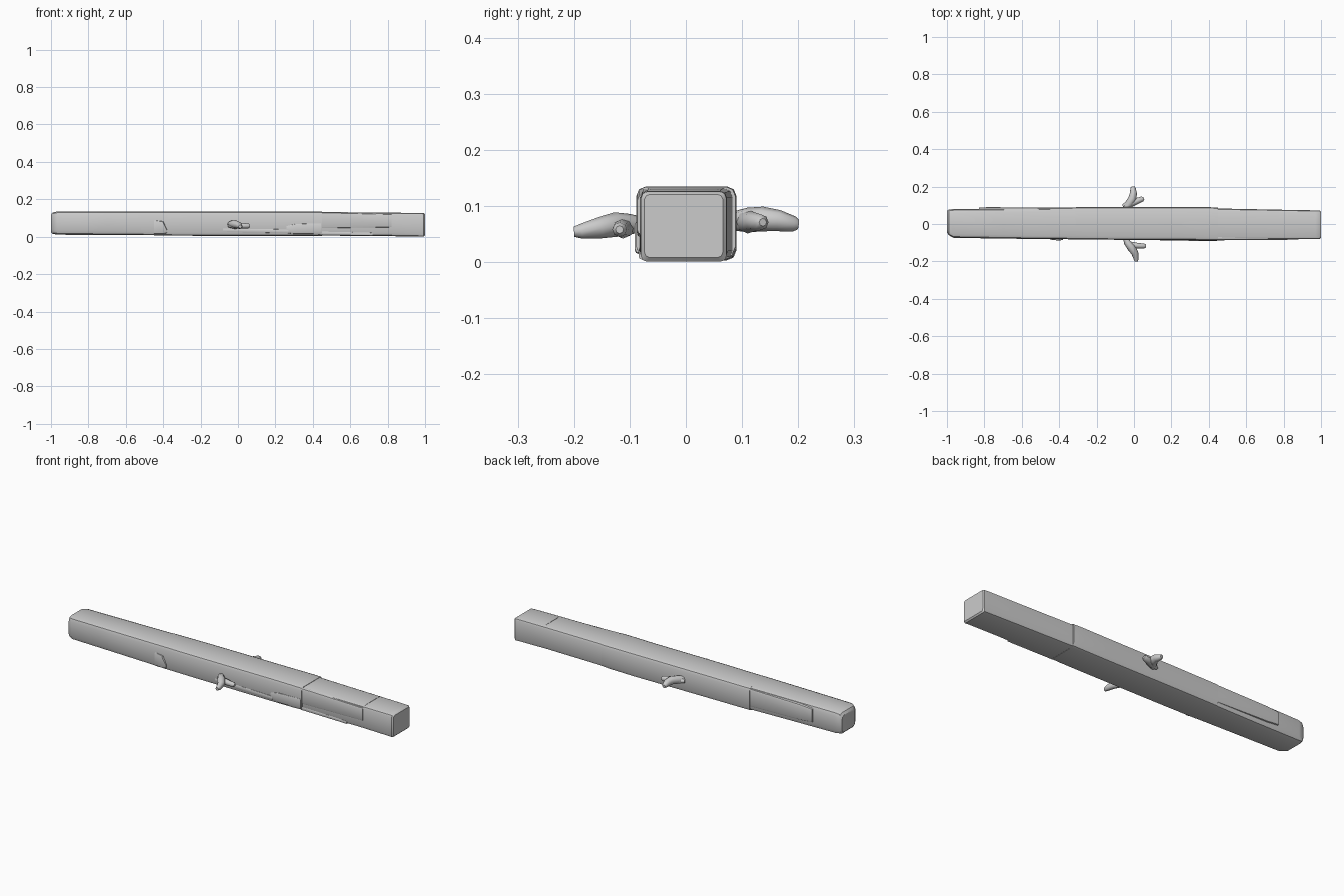
import bpy, bmesh, math
from mathutils import Vector


def finish(name, bm, angle=35):
    bmesh.ops.recalc_face_normals(bm, faces=bm.faces)
    mesh = bpy.data.meshes.new(name)
    bm.to_mesh(mesh)
    bm.free()
    ob = bpy.data.objects.new(name, mesh)
    bpy.context.collection.objects.link(ob)
    bpy.ops.object.select_all(action='DESELECT')
    ob.select_set(True)
    bpy.context.view_layer.objects.active = ob
    bpy.ops.object.shade_smooth_by_angle(angle=math.radians(angle))
    return ob


def skin(name, rings, angle=35):
    bm = bmesh.new()
    loops = [[bm.verts.new(p) for p in ring] for ring in rings]
    for a, b in zip(loops, loops[1:]):
        for i in range(len(a)):
            j = (i + 1) % len(a)
            bm.faces.new((a[i], a[j], b[j], b[i]))
    bm.faces.new(loops[0])
    bm.faces.new(loops[-1])
    return finish(name, bm, angle)


def section(x, y0, y1, z0, z1, top, bottom):
    """Rounded rectangle across x, three points per corner."""
    pts = []
    for yc, zc, sy, sz, r, start in ((y1, z1, -1, -1, top, 0), (y0, z1, 1, -1, top, 90),
                                     (y0, z0, 1, 1, bottom, 180), (y1, z0, -1, 1, bottom, 270)):
        for k in range(3):
            a = math.radians(start + 45 * k)
            pts.append((x, yc + sy * r + r * math.cos(a), zc + sz * r + r * math.sin(a)))
    return pts


def beam(name, stations):
    return skin(name, [section(*s) for s in stations])


def limb(name, path, sides=8):
    """Tapered tube; path entries are (x, y, z, radius)."""
    pts = [Vector(p[:3]) for p in path]
    rings = []
    for i, p in enumerate(path):
        d = (pts[min(i + 1, len(pts) - 1)] - pts[max(i - 1, 0)]).normalized()
        u = d.cross(Vector((0, 0, 1))).normalized()
        v = u.cross(d)
        rings.append([pts[i] + p[3] * (u * math.cos(t) + v * math.sin(t))
                      for t in (2 * math.pi * k / sides for k in range(sides))])
    return skin(name, rings, 50)


# Main beam
beam("main_beam", [
    (-1.0, -0.045, 0.070, 0.025, 0.118, 0.022, 0.020),
    (-0.99, -0.060, 0.077, 0.015, 0.130, 0.022, 0.022),
    (-0.965, -0.074, 0.080, 0.011, 0.135, 0.022, 0.024),
    (-0.70, -0.078, 0.082, 0.008, 0.135, 0.020, 0.024),
    (-0.45, -0.081, 0.084, 0.008, 0.135, 0.018, 0.016),
    (0.45, -0.083, 0.083, 0.006, 0.132, 0.016, 0.014),
    (0.80, -0.082, 0.076, 0.003, 0.129, 0.014, 0.018),
    (0.97, -0.081, 0.073, 0.001, 0.127, 0.012, 0.014),
    (0.993, -0.080, 0.072, 0.001, 0.126, 0.012, 0.010),
    (1.0, -0.074, 0.066, 0.008, 0.121, 0.010, 0.010),
])

# Sleeve around the middle
beam("centre_sleeve", [
    (-0.45, -0.080, 0.089, 0.006, 0.134, 0.018, 0.016),
    (-0.20, -0.084, 0.090, 0.005, 0.135, 0.018, 0.018),
    (0.25, -0.085, 0.090, 0.003, 0.135, 0.018, 0.018),
    (0.40, -0.088, 0.090, 0.003, 0.135, 0.017, 0.022),
    (0.45, -0.088, 0.088, 0.005, 0.134, 0.016, 0.022),
])

# Side strips on the narrower ends
beam("right_front_strip", [
    (0.44, -0.087, -0.06, 0.045, 0.131, 0.010, 0.006),
    (0.82, -0.086, -0.06, 0.050, 0.122, 0.010, 0.006)])
beam("right_lower_rail", [
    (0.44, -0.084, -0.05, 0.008, 0.030, 0.005, 0.006),
    (0.72, -0.084, -0.05, 0.005, 0.022, 0.004, 0.005)])
beam("left_back_strip", [
    (-0.83, 0.06, 0.089, 0.045, 0.120, 0.012, 0.008),
    (-0.76, 0.06, 0.090, 0.038, 0.126, 0.012, 0.008),
    (-0.44, 0.06, 0.087, 0.030, 0.130, 0.012, 0.008)])
beam("right_top_seam", [
    (0.817, -0.072, 0.066, 0.10, 0.1300, 0.010, 0.004),
    (0.821, -0.072, 0.066, 0.10, 0.1300, 0.010, 0.004)])

# Raised pads and ledge on the front of the sleeve
beam("front_right_pad", [
    (0.26, -0.087, -0.06, 0.018, 0.060, 0.008, 0.008),
    (0.31, -0.091, -0.06, 0.014, 0.070, 0.008, 0.008),
    (0.445, -0.091, -0.06, 0.016, 0.074, 0.008, 0.008)])
beam("front_left_pad", [
    (-0.45, -0.083, -0.06, 0.015, 0.090, 0.008, 0.006),
    (-0.40, -0.089, -0.06, 0.015, 0.082, 0.008, 0.006),
    (-0.38, -0.084, -0.06, 0.020, 0.040, 0.005, 0.005)])
beam("front_ledge", [
    (-0.08, -0.085, -0.06, 0.024, 0.046, 0.005, 0.005),
    (0.27, -0.088, -0.06, 0.018, 0.040, 0.005, 0.005)])

# Forked side handles: neck with long grip, plus a short branch
limb("front_handle_grip", [
    (-0.045, -0.075, 0.066, 0.014), (-0.035, -0.10, 0.068, 0.018),
    (-0.015, -0.125, 0.067, 0.022), (0.005, -0.155, 0.061, 0.019),
    (0.012, -0.188, 0.055, 0.013), (0.012, -0.20, 0.054, 0.009)])
limb("front_handle_branch", [
    (-0.05, -0.098, 0.060, 0.010), (-0.02, -0.112, 0.060, 0.018),
    (0.02, -0.116, 0.059, 0.015), (0.055, -0.118, 0.058, 0.013),
    (0.064, -0.118, 0.058, 0.007)])
limb("back_handle_grip", [
    (-0.045, 0.08, 0.073, 0.016), (-0.025, 0.11, 0.075, 0.022),
    (-0.008, 0.137, 0.077, 0.022), (-0.003, 0.165, 0.074, 0.019),
    (-0.005, 0.192, 0.068, 0.014), (-0.006, 0.20, 0.067, 0.009)])
limb("back_handle_branch", [
    (-0.06, 0.096, 0.070, 0.009), (-0.02, 0.110, 0.072, 0.021),
    (0.015, 0.122, 0.072, 0.017), (0.045, 0.134, 0.071, 0.014),
    (0.053, 0.137, 0.071, 0.007)])
